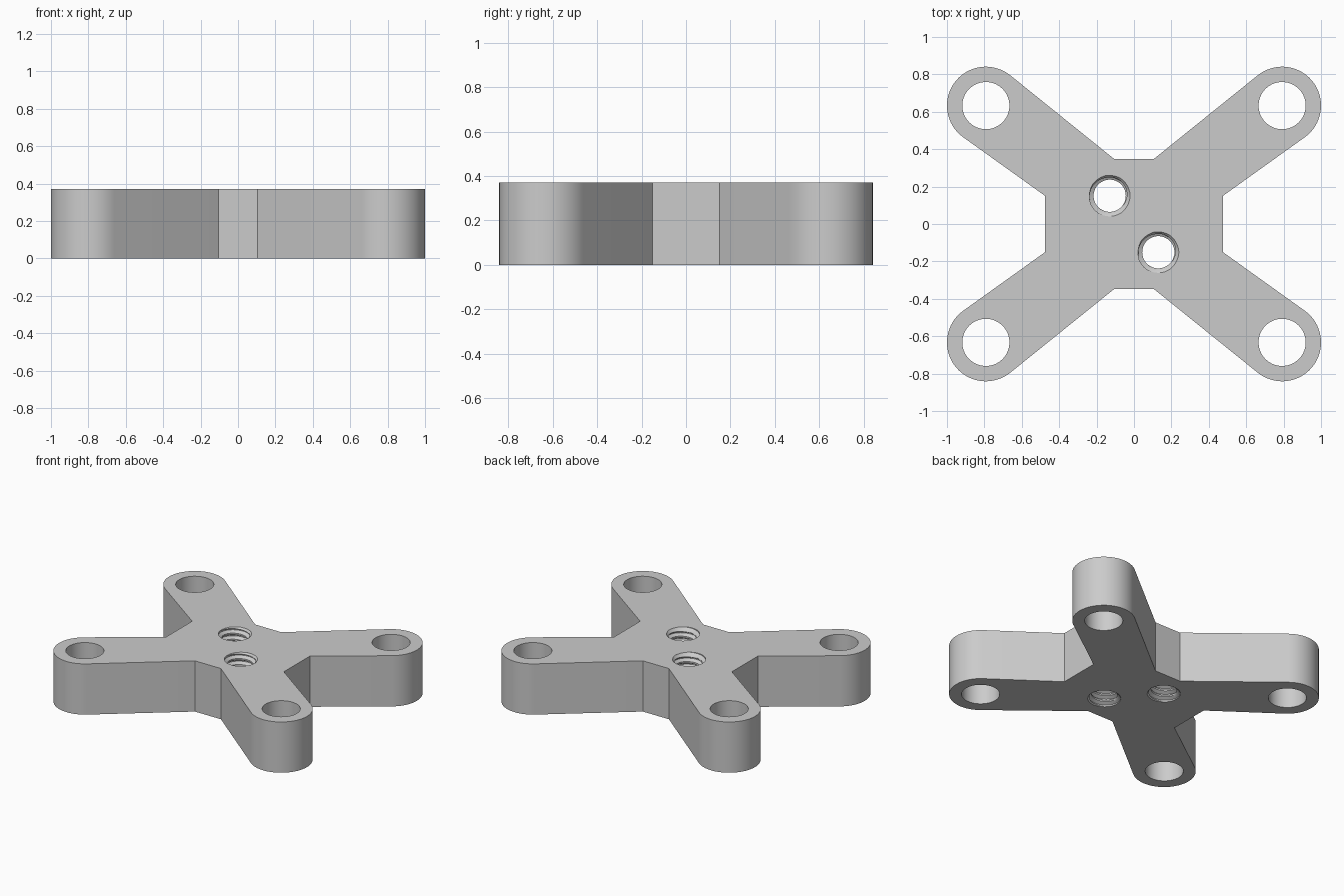
import bpy, bmesh
from math import pi, sin, cos, atan2, acos, hypot

cube = bpy.data.objects.get("Cube")
if cube:
    bpy.data.objects.remove(cube, do_unlink=True)

HEIGHT = 0.37
ARM_X, ARM_Y = 0.792, 0.633          # arm hole centres
ARM_R, HOLE_R = 0.208, 0.126
MAJOR, MINOR, PITCH = 0.11, 0.086, 0.044
THREADED = [(-0.13, 0.151), (0.13, -0.151)]

grey = bpy.data.materials.new("plain grey")
grey.use_nodes = True
colour = (0.6, 0.6, 0.6, 1)
grey.diffuse_color = colour
grey.node_tree.nodes["Principled BSDF"].inputs["Base Color"].default_value = colour


def make_object(name, bm):
    bmesh.ops.recalc_face_normals(bm, faces=bm.faces)
    mesh = bpy.data.meshes.new(name)
    bm.to_mesh(mesh)
    bm.free()
    mesh.materials.append(grey)
    obj = bpy.data.objects.new(name, mesh)
    bpy.context.collection.objects.link(obj)
    return obj


def tangent_angle(px, py, side):
    """Angle on the arm's round end where a line from the point touches it."""
    dx, dy = px - ARM_X, py - ARM_Y
    return atan2(dy, dx) + side * acos(ARM_R / hypot(dx, dy))


def prism(name, outline, z0, z1):
    bm = bmesh.new()
    face = bm.faces.new([bm.verts.new((x, y, z0)) for x, y in outline])
    top = bmesh.ops.extrude_face_region(bm, geom=[face])["geom"]
    for v in top:
        if isinstance(v, bmesh.types.BMVert):
            v.co.z = z1
    return make_object(name, bm)


# Outline of one arm, then mirrored around to the other three
side_pt, end_pt = (0.475, 0.15), (0.105, 0.347)
a0 = tangent_angle(*side_pt, 1)
a1 = tangent_angle(*end_pt, -1)
a0 -= 2 * pi * (a0 > pi / 2)
a1 += 2 * pi * (a1 < a0)
arc = [a0 + (a1 - a0) * i / 40 for i in range(41)]
arm = [side_pt]
arm += [(ARM_X + ARM_R * cos(a), ARM_Y + ARM_R * sin(a)) for a in arc]
arm.append(end_pt)
half = arm + [(-x, y) for x, y in reversed(arm)]
plate = prism("cross_plate", half + [(x, -y) for x, y in reversed(half)], 0, HEIGHT)


def thread_radius(u, z):
    """Trapezoid thread section, opened out to the full width at both faces."""
    u %= 1
    if u < 0.5625:
        k = max(0, (u - 0.25) / 0.3125)
    else:
        k = min(1, (1 - u) / 0.3125)
    r = MINOR + (MAJOR - MINOR) * k
    return min(MAJOR, max(r, MAJOR - min(z, HEIGHT - z)))


def threaded_cutter(cx, cy, segs=64):
    """Rod with rows that follow the helix, clamped flat at both ends."""
    bm = bmesh.new()
    lo, hi = -0.02, HEIGHT + 0.02
    steps = [k + u for k in range(-3, 12) for u in (0, 0.125, 0.25, 0.40625, 0.5625, 0.6875, 0.84375)]
    columns = []
    for i in range(segs + 1):
        a = 2 * pi * i / segs
        column = []
        for s in steps:
            z = min(hi, max(lo, (s + i / segs) * PITCH))
            r = thread_radius(z / PITCH - i / segs, z)
            column.append(bm.verts.new((cx + r * cos(a), cy + r * sin(a), z)))
        columns.append(column)
    for c, d in zip(columns, columns[1:]):
        for j in range(len(steps) - 1):
            bm.faces.new((c[j], d[j], d[j + 1], c[j + 1]))
    bmesh.ops.remove_doubles(bm, verts=bm.verts, dist=0.0001)
    bmesh.ops.holes_fill(bm, edges=[e for e in bm.edges if e.is_boundary], sides=0)
    bmesh.ops.triangulate(bm, faces=bm.faces)
    return make_object("thread_cutter", bm)


# Plain arm holes and threaded centre holes
cutters = [threaded_cutter(x, y) for x, y in THREADED]
circle = [(HOLE_R * cos(2 * pi * i / 64), HOLE_R * sin(2 * pi * i / 64)) for i in range(64)]
for sx in (-1, 1):
    for sy in (-1, 1):
        ring = [(sx * ARM_X + x, sy * ARM_Y + y) for x, y in circle]
        cutters.append(prism("hole_cutter", ring, -0.1, HEIGHT + 0.1))

bpy.ops.object.select_all(action="DESELECT")
bpy.context.view_layer.objects.active = plate
plate.select_set(True)
for cutter in cutters:
    cutter.hide_render = True
    mod = plate.modifiers.new("hole", "BOOLEAN")
    mod.operation, mod.solver, mod.object = "DIFFERENCE", "EXACT", cutter
    bpy.ops.object.modifier_apply(modifier=mod.name)
for cutter in cutters:
    bpy.data.objects.remove(cutter, do_unlink=True)
bpy.ops.object.shade_smooth_by_angle(angle=pi / 6)
